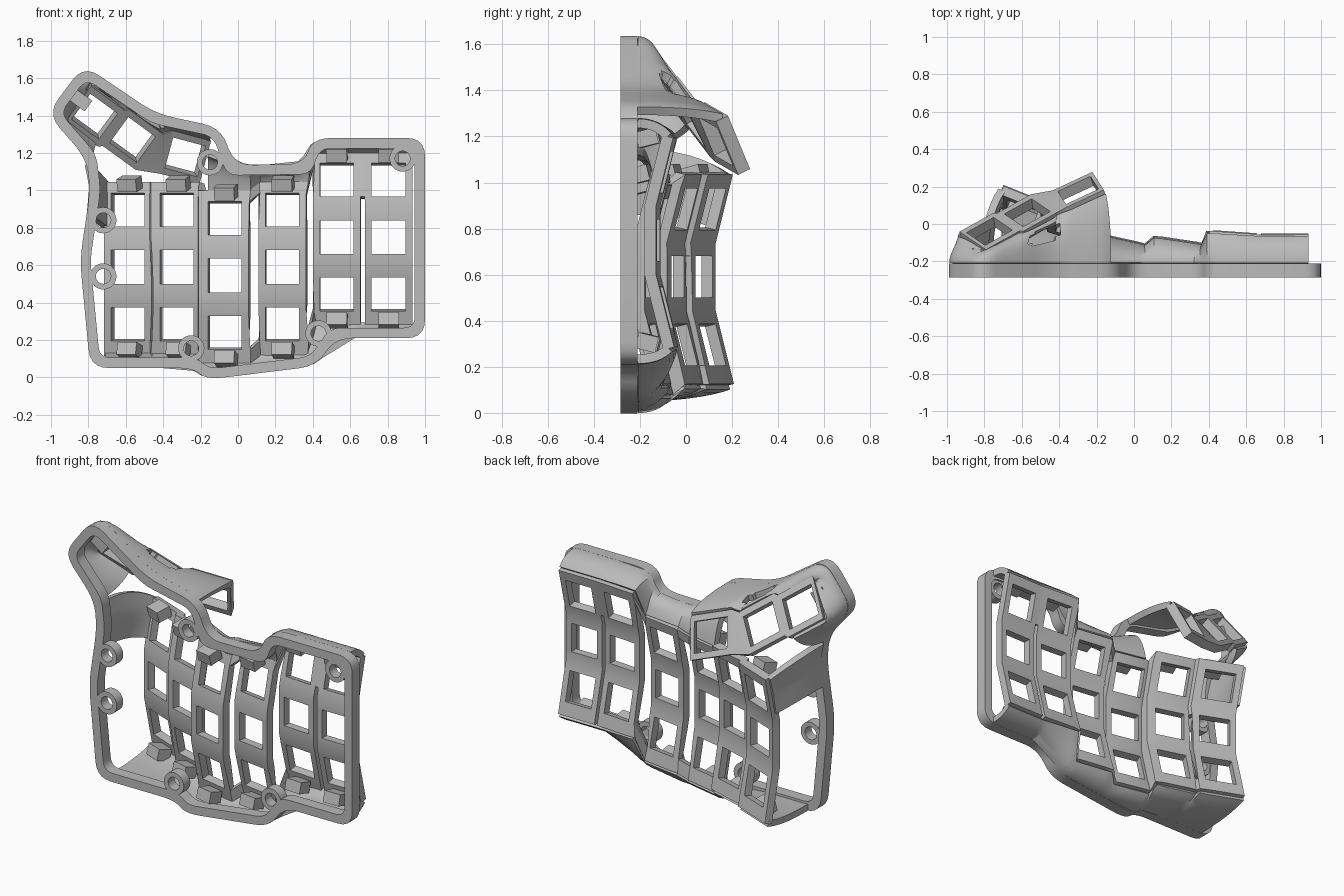
import bpy, bmesh, math
from mathutils import Vector

if "Cube" in bpy.data.objects:
    bpy.data.objects.remove(bpy.data.objects["Cube"])

grey = bpy.data.materials.new("plain grey")
grey.use_nodes = True
grey.diffuse_color = (0.5, 0.5, 0.5, 1)
grey.node_tree.nodes["Principled BSDF"].inputs["Base Color"].default_value = (0.5, 0.5, 0.5, 1)

BACK, RIM_TOP, PLATE = -0.285, -0.21, 0.05


def finish(bm, name, thick=0):
    bmesh.ops.recalc_face_normals(bm, faces=bm.faces)
    mesh = bpy.data.meshes.new(name)
    bm.to_mesh(mesh)
    bm.free()
    ob = bpy.data.objects.new(name, mesh)
    bpy.context.collection.objects.link(ob)
    mesh.materials.append(grey)
    bpy.ops.object.select_all(action='DESELECT')
    bpy.context.view_layer.objects.active = ob
    ob.select_set(True)
    if thick:
        mod = ob.modifiers.new("thickness", 'SOLIDIFY')
        mod.thickness, mod.offset = thick, 0
        bpy.ops.object.modifier_apply(modifier=mod.name)
    bpy.ops.object.shade_smooth_by_angle(angle=math.radians(30))
    return ob


def sheet(rows, name, thick, skip=lambda i, j: False):
    """Grid surface through rows of points, with some cells left open."""
    bm = bmesh.new()
    grid = [[bm.verts.new(p) for p in row] for row in rows]
    for i in range(len(grid) - 1):
        for j in range(len(grid[0]) - 1):
            if not skip(i, j):
                bm.faces.new((grid[i][j], grid[i + 1][j], grid[i + 1][j + 1], grid[i][j + 1]))
    loose = [v for v in bm.verts if not v.link_faces]
    bmesh.ops.delete(bm, geom=loose, context='VERTS')
    return finish(bm, name, thick)


def ring(outer, inner, y0, y1, name):
    """Band between two loops, with depth along y."""
    bm = bmesh.new()
    loops = [[bm.verts.new((x, y, z)) for x, z in pts]
             for pts, y in ((outer, y0), (outer, y1), (inner, y1), (inner, y0))]
    n = len(outer)
    for a in range(4):
        p, q = loops[a], loops[(a + 1) % 4]
        for i in range(n):
            k = (i + 1) % n
            bm.faces.new((p[i], p[k], q[k], q[i]))
    return finish(bm, name)


def resample(path, n):
    path = [Vector(p) for p in path]
    lens = [(b - a).length for a, b in zip(path, path[1:])]
    out = []
    for i in range(n):
        d, k = sum(lens) * i / (n - 1), 0
        while k < len(lens) - 1 and d > lens[k]:
            d -= lens[k]
            k += 1
        out.append(path[k].lerp(path[k + 1], min(1, d / max(lens[k], 1e-6))))
    return out


def bend(a, c, b, steps):
    """Curve from a to b pulled towards c."""
    return [a * (1 - t) ** 2 + c * 2 * t * (1 - t) + b * t * t
            for t in (k / steps for k in range(steps + 1))]


def wall(rim, edge, name, steps=8, skip=lambda i, j: False):
    """Rounded shell from the rim up to the edge of a key plate."""
    rows = []
    for r, e in zip(rim, edge):
        r, e = Vector(r), Vector(e)
        rows.append(bend(r, Vector((r.x, r.y * 0.35 + e.y * 0.65, r.z)), e, steps))
    return sheet(rows, name, 0.04, skip)


def block(x, y, z, size, angle, name):
    bm = bmesh.new()
    bmesh.ops.create_cube(bm, size=1)
    bmesh.ops.scale(bm, vec=size, verts=bm.verts)
    ob = finish(bm, name)
    ob.location, ob.rotation_euler = (x, y, z), angle


# Base rim: corner points, offset inwards, then rounded
CORNERS = [Vector(p) for p in (
    (-.79, .05), (-.24, .05), (-.17, -.012), (.42, .06), (.52, .21), (1, .21), (1, 1.28),
    (.4, 1.28), (.35, 1.14), (-.02, 1.135), (-.09, 1.335), (-.44, 1.41), (-.825, 1.67),
    (-1.02, 1.41), (-.81, 1.17), (-.79, 1), (-.845, .63))]
STEPS = 5


def offset(pts, dist):
    out = []
    for i, p in enumerate(pts):
        a, b = (p - pts[i - 1]).normalized(), (pts[(i + 1) % len(pts)] - p).normalized()
        m, n = Vector((-a.y - b.y, a.x + b.x)).normalized(), Vector((-a.y, a.x))
        out.append(p + m * dist / m.dot(n))
    return out


def rounded(pts, reach):
    out = []
    for i, p in enumerate(pts):
        ends = []
        for q in (pts[i - 1], pts[(i + 1) % len(pts)]):
            d = q - p
            ends.append(p + d.normalized() * min(reach, d.length * .48))
        out += bend(ends[0], p, ends[1], STEPS)
    return out


outline = rounded(CORNERS, .1)
ring(outline, rounded(offset(CORNERS, .055), .06), BACK, RIM_TOP, "base_rim")


def rim_z(x, pick):
    hits = []
    for a, b in zip(outline, outline[1:] + outline[:1]):
        if a.x != b.x and min(a.x, b.x) <= x <= max(a.x, b.x):
            hits.append(a.y + (b.y - a.y) * (x - a.x) / (b.x - a.x))
    return pick(hits)


# Screw bosses
for x, z in ((-.72, .84), (-.72, .54), (-.25, .155), (.43, .235), (.88, 1.17), (-.15, 1.15)):
    circles = [[(x + r * math.cos(k * math.pi / 16), z + r * math.sin(k * math.pi / 16))
                for k in range(32)] for r in (.07, .04)]
    ring(circles[0], circles[1], BACK, RIM_TOP - .01, "screw_boss")

# Finger key plates: centre x, centre z, outer y, sideways slope
COLUMNS = [(-.58, .59, .08, -.4), (-.32, .59, -.035, -.3), (-.065, .545, -.155, -.22),
           (.24, .59, -.16, -.15), (.53, .75, -.12, -.07), (.805, .75, -.13, 0)]
ACROSS = (-.127, -.09, .09, .127)
ALONG = (-.47, -.39, -.21, -.15, -.09, .09, .15, .21, .39, .45)
rows = []
for cx, cz, cy, slope in COLUMNS:
    for u in ACROSS:
        rows.append([(cx + u, cy - PLATE / 2 + slope * u + .25 * max(0, abs(s) - .15), cz + s)
                     for s in ALONG])


def finger_gap(i, j):
    if i % 4 == 1:                              # key openings
        return j in (1, 4, 7)
    if i % 4 == 3:                              # slits between columns
        first, last = ((1, 4), (9, 9), (1, 7), (1, 7), (0, 6))[i // 4]
        return first <= j <= last
    return False


sheet(rows, "finger_key_plates", PLATE, finger_gap)

# Lower and upper walls of the finger section
low = [r[0] for r in rows]
wall([(x, RIM_TOP, rim_z(x, min) + .02) for x, y, z in low], low, "lower_wall")
high = [r[-1] for r in rows if r[0][0] > -.16]
wall([(x, RIM_TOP, min(1.2, rim_z(x, max) - .02) if x < 0 else rim_z(x, max) - .02)
      for x, y, z in high], high, "upper_wall")

# Side wall joining the first column to the rim
side_rim = [(-.80, RIM_TOP, 1.14), (-.775, RIM_TOP, 1.02), (-.79, RIM_TOP, .86)]
wall(resample(side_rim, 8), resample(rows[0][:6:-1], 8), "side_wall")

# Clip blocks behind the column ends
for cx, cz, cy, slope in COLUMNS:
    for s in (-1, 1):
        block(cx, cy - .04, cz + s * .445, (.11, .09, .07),
              (s * .25, 0, math.atan(slope)), "clip_block")

# Thumb key plates: centre x, centre z, centre y, turn in degrees
THUMB = [(-.77, 1.41, -.04, -36), (-.567, 1.285, .06, -36), (-.29, 1.19, .18, -15)]
thumb = []
for cx, cz, cy, deg in THUMB:
    co, si = math.cos(math.radians(deg)), math.sin(math.radians(deg))
    for u in (-.11, -.09, .09, .11):
        thumb.append([(cx + u * co - v * si, cy - PLATE / 2 + .45 * u - .4 * v, cz + u * si + v * co)
                      for v in (-.12, -.085, .085, .12)])
sheet(thumb, "thumb_key_plates", PLATE + .01, lambda i, j: i % 4 == 1 and j == 1)

# Thumb shell wrapping from the top edge round the outer end, with a side opening
edge = [r[3] for r in reversed(thumb)] + thumb[0][2::-1] + [thumb[2][0]]
per = STEPS + 1
arc = offset(outline, .02)[per * 10 + 3:per * 14 + 4]
wall(resample([(p.x, RIM_TOP, p.y) for p in arc], 44), resample(edge, 44), "thumb_shell", 12,
     lambda i, j: 9 <= i <= 15 and 5 <= j <= 9 and not (i in (9, 15) and j in (5, 9)))

# Thumb clip block
block(-.84, -.16, 1.48, (.1, .06, .07), (0, .63, 0), "thumb_clip_block")
